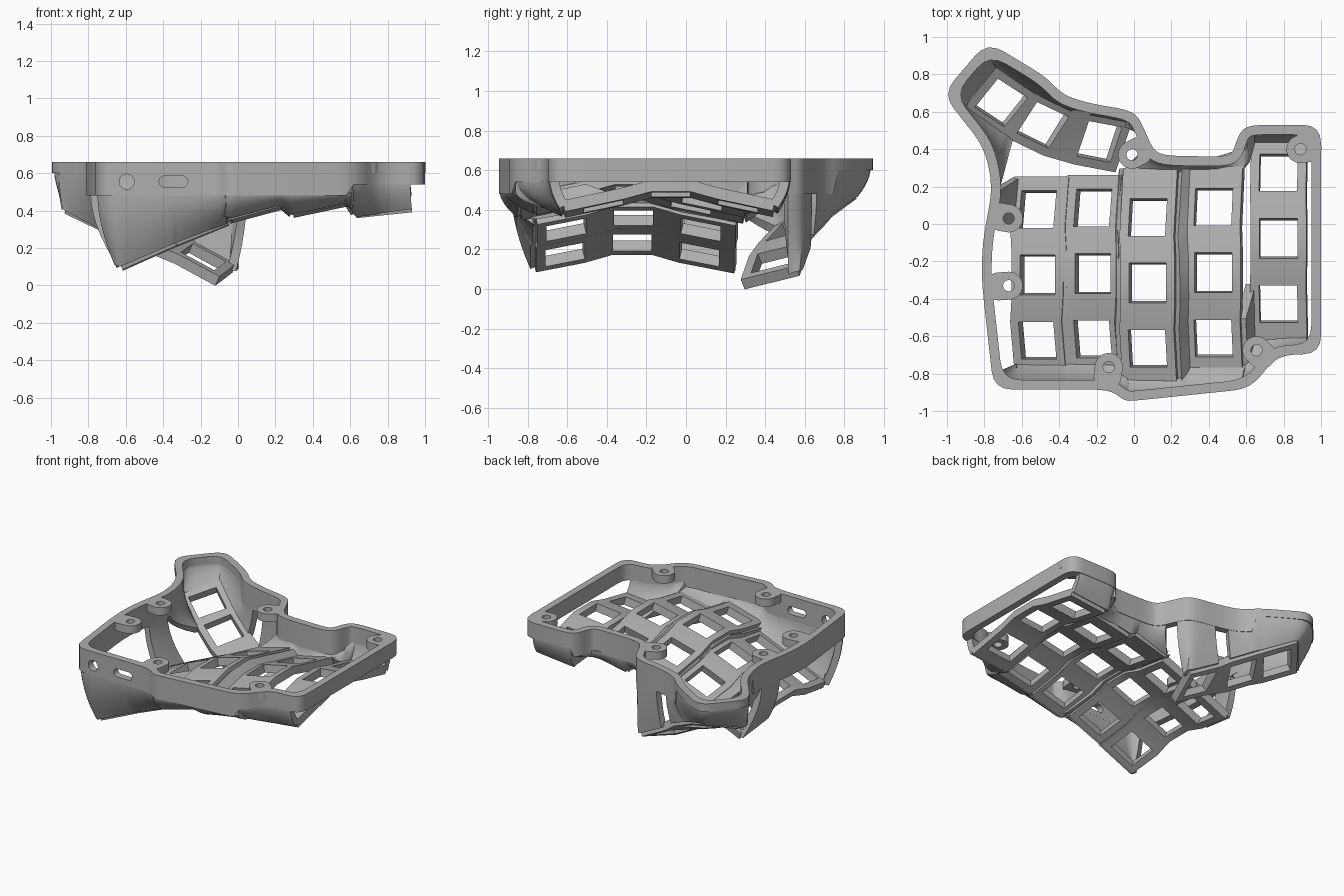
import bpy, bmesh, math
from mathutils import Vector, Matrix

if "Cube" in bpy.data.objects:
    bpy.data.objects.remove(bpy.data.objects["Cube"])

grey = bpy.data.materials.new("plain grey")
grey.use_nodes = True
grey.diffuse_color = (0.43, 0.43, 0.43, 1)
grey.node_tree.nodes["Principled BSDF"].inputs["Base Color"].default_value = grey.diffuse_color

TOP, THICK, RIM = 0.66, 0.058, 0.052


def smooth(obj):
    bpy.ops.object.select_all(action='DESELECT')
    obj.select_set(True)
    bpy.context.view_layer.objects.active = obj
    bpy.ops.object.shade_smooth_by_angle(angle=math.radians(30))


def finish(name, bm, thickness=0):
    bmesh.ops.recalc_face_normals(bm, faces=bm.faces)
    mesh = bpy.data.meshes.new(name)
    bm.to_mesh(mesh)
    bm.free()
    obj = bpy.data.objects.new(name, mesh)
    bpy.context.collection.objects.link(obj)
    mesh.materials.append(grey)
    if thickness:
        solid = obj.modifiers.new("thickness", 'SOLIDIFY')
        solid.thickness = thickness
        solid.offset = 0
        bpy.context.view_layer.objects.active = obj
        bpy.ops.object.modifier_apply(modifier=solid.name)
    smooth(obj)
    return obj


def ring_body(name, loops, closed=True):
    """Joins matching loops of points into a ring, or caps the ends."""
    bm = bmesh.new()
    loops = [[bm.verts.new(p) for p in loop] for loop in loops]
    pairs = list(zip(loops, loops[1:]))
    if closed:
        pairs.append((loops[-1], loops[0]))
    else:
        bm.faces.new(loops[0])
        bm.faces.new(loops[-1])
    for a, b in pairs:
        for i in range(len(a)):
            j = (i + 1) % len(a)
            bm.faces.new((a[i], a[j], b[j], b[i]))
    return finish(name, bm)


def sheet(name, rows, thickness, is_hole=lambda i, j: False):
    """Grid of points turned into a thick sheet, leaving out the holes."""
    bm = bmesh.new()
    grid = [[bm.verts.new(p) for p in row] for row in rows]
    for i in range(len(grid) - 1):
        for j in range(len(grid[i]) - 1):
            if not is_hole(i, j):
                bm.faces.new((grid[i][j], grid[i][j + 1], grid[i + 1][j + 1], grid[i + 1][j]))
    return finish(name, bm, thickness)


def key_strip(name, frames, along, nose, tail):
    """Row of three square key openings; returns its grid of points."""
    rows = []
    half, hole = 0.15, 0.102
    for k, frame in enumerate(frames):
        steps = [-hole, hole]
        if k == 0:
            steps.insert(0, -nose)
        if k == len(frames) - 1:
            steps.append(tail)
        for s in steps:
            cross = (-half, -hole, hole, half)
            rows.append([frame @ Vector((c, s, 0) if along == 'Y' else (s, c, 0)) for c in cross])
    sheet(name, rows, THICK, lambda i, j: j == 1 and i % 2 == 1)
    return rows


def interpolate(points, x):
    for (xa, ya), (xb, yb) in zip(points, points[1:]):
        if x <= xb:
            return ya + (yb - ya) * max(0, x - xa) / (xb - xa)
    return points[-1][1]


def rotation(angle, axis):
    return Matrix.Rotation(math.radians(angle), 4, axis)


# Rim outline corners, counter-clockwise from the front left
front_line = [(-.75, -.885), (-.13, -.885), (-.05, -.945), (0, -.945), (.63, -.88),
              (.76, -.7), (1, -.695)]
back_line = [(1, .53), (.61, .53), (.56, .48), (.53, .385), (.49, .36), (.16, .365),
             (.1, .4), (.05, .52), (0, .605)]
thumb_line = [(-.24, .645), (-.38, .69), (-.475, .79), (-.785, .975), (-1.025, .695),
              (-.8, .41), (-.755, .2)]
left_line = [(-.81, -.1), (-.815, -.3)]
corners = [Vector(p) for p in front_line + back_line + thumb_line + left_line]


def inset(points, distance):
    result = []
    for i, p in enumerate(points):
        before = (p - points[i - 1]).normalized()
        after = (points[(i + 1) % len(points)] - p).normalized()
        side = Vector((-before.y, before.x))
        n = (side + Vector((-after.y, after.x))).normalized()
        result.append(p + n * distance / n.dot(side))
    return result


def rounded(points):
    result = []
    for i, p in enumerate(points):
        ends = []
        for q in (points[i - 1], points[(i + 1) % len(points)]):
            d = q - p
            ends.append(p + d.normalized() * min(0.1, d.length * 0.45))
        for t in (0, 0.25, 0.5, 0.75, 1):
            result.append(ends[0].lerp(p, t).lerp(p.lerp(ends[1], t), t))
    return result


outer, inner = rounded(corners), rounded(inset(corners, RIM))
middle_line = rounded(inset(corners, RIM / 2))


def on_rim(p):
    """Nearest point on the centre line of the rim."""
    best = None
    for a, b in zip(middle_line, middle_line[1:] + middle_line[:1]):
        d = b - a
        q = a + d * min(1, max(0, (p - a).dot(d) / d.length_squared))
        if best is None or (q - p).length < (best - p).length:
            best = q
    return best


def rim_bottom(p):
    if p.y > 0.3 and p.x < -0.45:
        return 0.6
    return 0.54 if p.x > 0.6 else 0.48


def wall(name, guide, bottom):
    """Skin that drops from the rim and curves in to an edge below."""
    columns = []
    for k in range(len(bottom) - 1):
        for s in range(4 if k < len(bottom) - 2 else 5):
            g = Vector(guide[k]).lerp(Vector(guide[k + 1]), s / 4)
            b = bottom[k].lerp(bottom[k + 1], s / 4)
            r = on_rim(g)
            t = Vector((r.x, r.y, rim_bottom(r) + 0.02))
            bend = Vector((t.x, t.y, t.z + (b.z - t.z) * 0.45))
            columns.append([t.lerp(bend, u / 6).lerp(bend.lerp(b, u / 6), u / 6) for u in range(7)])
    sheet(name, columns, 0.048)


# Rim ring, shallower on the outer side and around the thumb
def rim_loop(points, upper):
    return [(p.x, p.y, TOP if upper else rim_bottom(o)) for p, o in zip(points, outer)]


rim = ring_body("rim", [rim_loop(outer, True), rim_loop(inner, True),
                        rim_loop(inner, False), rim_loop(outer, False)])

# Round port and slot cut through the front of the rim
for x, radius, half_length in [(-.595, .04, 0), (-.345, .03, .047)]:
    ends = []
    for y in (-1, -.75):
        angles = [math.tau * (i + 0.5) / 32 for i in range(32)]
        ends.append([(x + radius * math.cos(t) + math.copysign(half_length, math.cos(t)),
                      y, 0.555 + radius * math.sin(t)) for t in angles])
    cutter = ring_body("port_cutter", ends, closed=False)
    cutter.hide_render = True
    cut = rim.modifiers.new("port", 'BOOLEAN')
    cut.operation, cut.solver, cut.object = 'DIFFERENCE', 'EXACT', cutter
    bpy.context.view_layer.objects.active = rim
    bpy.ops.object.modifier_apply(modifier=cut.name)
    bpy.data.objects.remove(cutter)
smooth(rim)

# Screw bosses, each stretched out to meet the rim
for x, y in [(-.67, .03), (-.67, -.33), (-.135, -.765), (.655, -.675), (-.01, .37), (.89, .4)]:
    centre = Vector((x, y))
    reach = on_rim(centre) - centre
    spokes = [Vector((math.cos(math.tau * i / 32), math.sin(math.tau * i / 32))) for i in range(32)]
    hole = [centre + s * 0.03 for s in spokes]
    edge = [centre + s * 0.075 for s in spokes]
    edge = [e + reach * 0.45 if s.dot(reach) > 0 else e for e, s in zip(edge, spokes)]
    ring_body("screw_boss", [[(p.x, p.y, z) for p in loop]
                             for loop, z in ((edge, TOP), (hole, TOP), (hole, .6), (edge, .6))])

# Finger columns: x, y and z of the middle key, sideways tilt, length before and behind the keys
columns = []
for x, y, z, tilt, nose, tail in [(-.505, -.272, .26, 24, .15, .18), (-.21, -.265, .385, 22, .15, .18),
                                  (.08, -.315, .51, 15, .18, .27), (.43, -.26, .525, 12, .16, .22),
                                  (.775, -.077, .505, 6, .2, .18)]:
    frames = []
    for row in (-1, 0, 1):
        place = Matrix.Translation((x, y + row * .345, z - abs(row) * .06))
        frames.append(place @ rotation(-tilt, 'Y') @ rotation(-12 * row, 'X'))
    columns.append(key_strip("finger_column", frames, 'Y', nose, tail))

# Webs between neighbouring columns
for k, (a, b) in enumerate(zip(columns, columns[1:])):
    count = 3 if k == 3 else len(a)
    sheet("column_web", [[p[3], q[0]] for p, q in zip(a[:count], b[:count])], THICK)

# Front wall, from the corner of the rim along all columns
bottom = [p for c in columns for p in c[0]]
corner = bottom[0] + Vector((-.012, .01, .01))
wall("front_wall", [(-.77, -.8)] + [(p.x, interpolate(front_line, p.x)) for p in bottom], [corner] + bottom)

# Back wall behind the three outer columns
back_rim = [(-.07, .36), (.5, .36), (.56, .47), (.62, .53), (.96, .53)]
bottom = [p for c in columns[2:] for p in c[-1]]
wall("back_wall", [(p.x, interpolate(back_rim, p.x)) for p in bottom], bottom)

# Side gusset under the left rim
inner_column = columns[0]
wall("side_gusset", [(-.735, .18), (-.765, 0)], [inner_column[-1][0], inner_column[-3][0]])

# Thumb cluster: x, y, z, yaw and slope of each key
frames = []
for x, y, z, yaw, slope in [(-.715, .66, .39, -33, 22), (-.495, .54, .285, -26, 25), (-.195, .45, .128, -11, 28)]:
    place = Matrix.Translation((x, y, z))
    frames.append(place @ rotation(yaw, 'Z') @ rotation(slope, 'Y') @ rotation(15, 'X'))
thumb = key_strip("thumb_keys", frames, 'X', .15, .15)

# Walls that hang the thumb cluster from the rim
wall("thumb_outer_wall",
     [(-.955, .62), (-.985, .7), (-.9, .83), (-.785, .95), (-.68, .9), (-.5, .78), (-.38, .67), (-.3, .64)],
     thumb[0] + [r[3] for r in thumb[1:5]])
wall("thumb_side_wall", [(-.955, .62), (-.87, .52), (-.79, .4), (-.74, .2)], [r[0] for r in thumb[:4]])
wall("thumb_end_wall", [(-.2, .62), (-.1, .6), (-.02, .57), (.02, .5)],
     [r[3] for r in thumb[-3:]] + [thumb[-1][2]])
